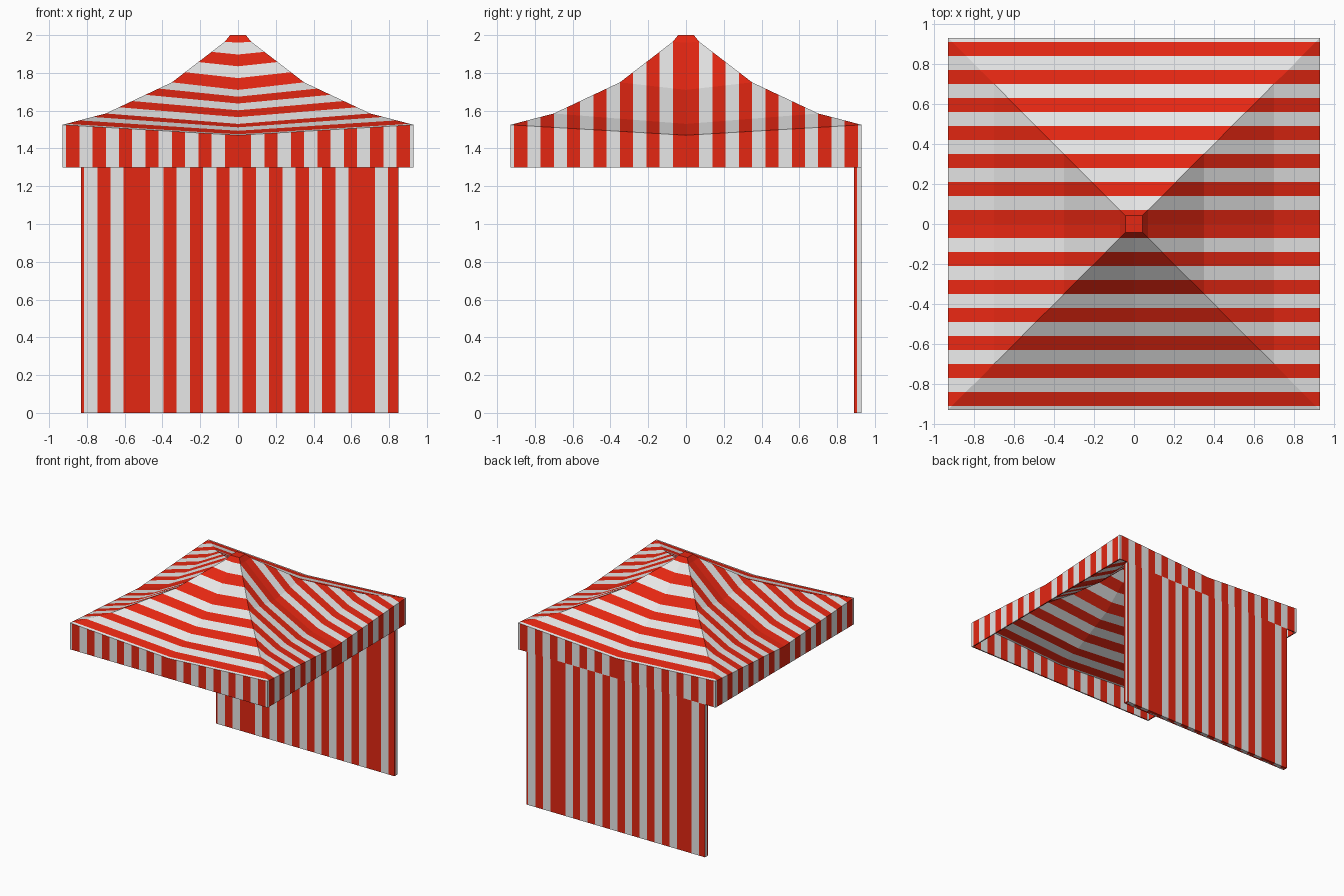
import bpy, bmesh, math

if "Cube" in bpy.data.objects:
    bpy.data.objects.remove(bpy.data.objects["Cube"])

W = 0.07  # stripe width


def mat(name, col):
    m = bpy.data.materials.new(name)
    m.diffuse_color = (*col, 1)
    m.use_nodes = True
    m.node_tree.nodes["Principled BSDF"].inputs["Base Color"].default_value = m.diffuse_color
    return m


MATS = [mat("white_cloth", (0.8, 0.8, 0.8)), mat("red_cloth", (0.78, 0.02, 0.006))]


def finish(bm, name):
    me = bpy.data.meshes.new(name)
    bm.to_mesh(me)
    bm.free()
    ob = bpy.data.objects.new(name, me)
    bpy.context.collection.objects.link(ob)
    for m in MATS:
        me.materials.append(m)
    return ob


def cut(bm, axis, values):
    no = [0, 0, 0]
    no[axis] = 1
    for v in values:
        co = [0, 0, 0]
        co[axis] = v
        bmesh.ops.bisect_plane(bm, geom=bm.verts[:] + bm.edges[:] + bm.faces[:],
                               plane_co=co, plane_no=no, dist=1e-5)


def ring(bm, r, zc, zm):
    # square ring with a lower point in the middle of each side
    pts = [(-1, -1), (0, -1), (1, -1), (1, 0), (1, 1), (0, 1), (-1, 1), (-1, 0)]
    return [bm.verts.new((x * r, y * r, zc if x and y else zm)) for x, y in pts]


def bridge(bm, a, b):
    for i in range(8):
        j = (i + 1) % 8
        bm.faces.new((a[i], a[j], b[j], b[i]))


def mirrored_stripe(v):
    return 1 if int(abs(v) / W) % 2 == 0 else 0


LINES = [k * W for k in range(-13, 14) if k]

# Peaked roof, striped along x by distance in y
bm = bmesh.new()
prof = [(0.93, 1.525, 1.47), (0.70, 1.585, 1.53), (0.35, 1.75, 1.71),
        (0.07, 1.965, 1.96), (0.042, 2.0, 2.0)]
rings = [ring(bm, *p) for p in prof]
for a, b in zip(rings, rings[1:]):
    bridge(bm, a, b)
bm.faces.new(rings[-1])
cut(bm, 1, LINES)
for f in bm.faces:
    f.material_index = mirrored_stripe(f.calc_center_median().y)
finish(bm, "roof")

# Hanging valance, striped vertically on all four sides
bm = bmesh.new()
bridge(bm, ring(bm, 0.93, 1.30, 1.30), ring(bm, 0.93, 1.525, 1.47))
cut(bm, 0, LINES)
cut(bm, 1, LINES)
bm.normal_update()
for f in bm.faces:
    c = f.calc_center_median()
    f.material_index = mirrored_stripe(c.x if abs(f.normal.y) > 0.5 else c.y)
val = finish(bm, "valance")
sol = val.modifiers.new("thickness", "SOLIDIFY")
sol.thickness = 0.01
sol.offset = -1
sol.use_even_offset = True


# Back wall: two sheets, the rear one carrying the mirrored stripes
def wall_stripe(x):
    n = math.floor((x + 0.605) / W)
    odd = n % 2 == 1
    return int(odd if 1 <= n <= 17 else not odd)


def sheet(name, y0, y1, flip, inner):
    bm = bmesh.new()
    bmesh.ops.create_cube(bm, size=1)
    for v in bm.verts:
        v.co = (0.85 if v.co.x > 0 else -0.83, y1 if v.co.y > 0 else y0,
                1.30 if v.co.z > 0 else 0)
    lines = [-0.605 + k * W for k in range(-3, 21)]
    cut(bm, 0, [0.02 - x for x in lines] if flip else lines)
    bm.normal_update()
    for f in bm.faces:
        x = f.calc_center_median().x
        f.material_index = wall_stripe(0.02 - x if flip else x)
        if flip and abs(f.normal.x) > 0.5:
            f.material_index = 0
    hidden = [f for f in bm.faces if abs(f.calc_center_median().y - inner) < 1e-4]
    bmesh.ops.delete(bm, geom=hidden, context="FACES")
    finish(bm, name)


sheet("back_wall_inside", 0.89, 0.905, False, 0.905)
sheet("back_wall_outside", 0.905, 0.93, True, 0.905)
